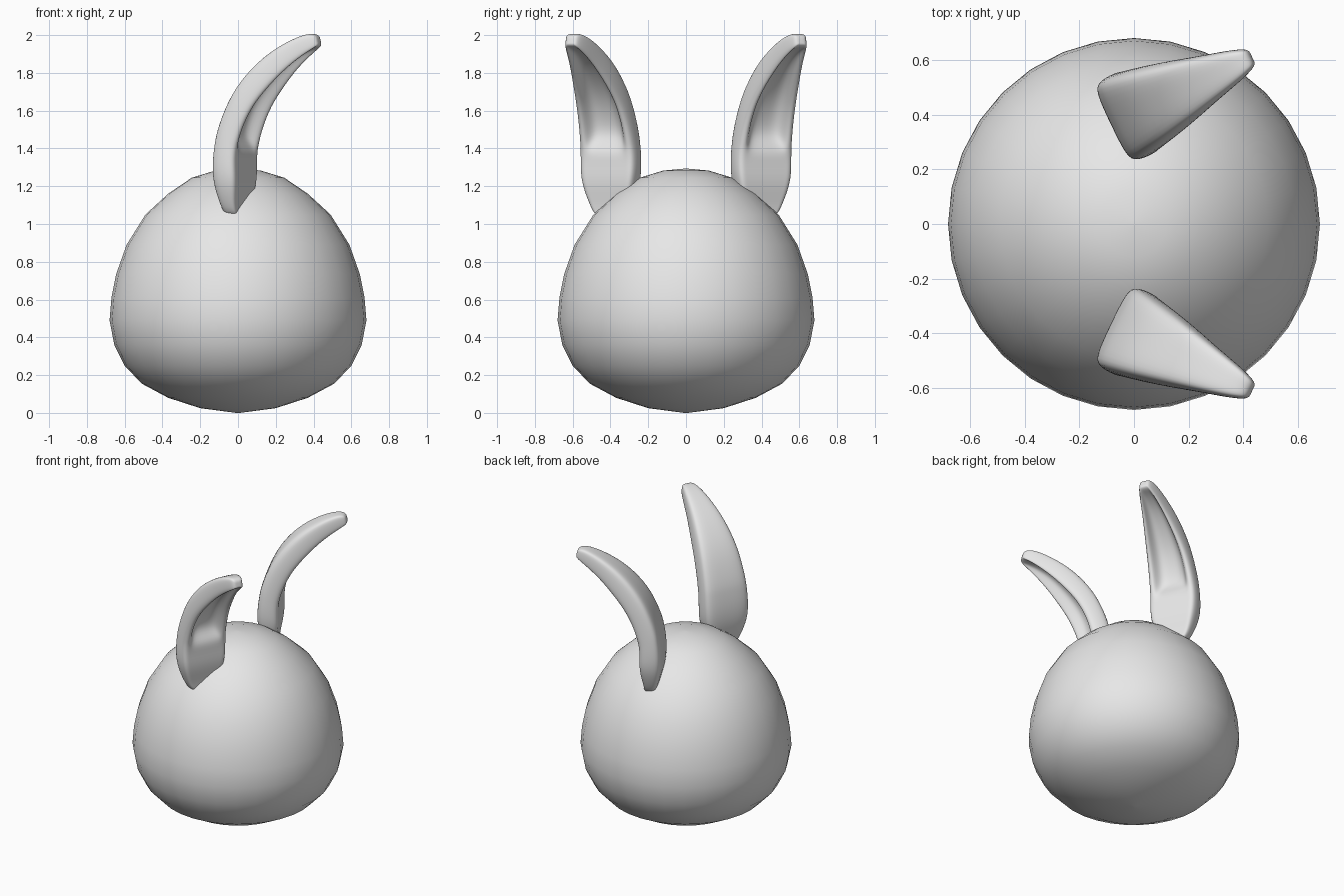
import bpy
import bmesh
from mathutils import Vector
from math import sin, cos, tau

cube = bpy.data.objects.get("Cube")
if cube:
    bpy.data.objects.remove(cube, do_unlink=True)

GREY = (0.8, 0.8, 0.8, 1.0)
grey = bpy.data.materials.new("light grey")
grey.use_nodes = True
grey.diffuse_color = GREY
grey.node_tree.nodes["Principled BSDF"].inputs["Base Color"].default_value = GREY


def loft(name, rings):
    """Skin a list of equal closed rings and cap both ends."""
    bm = bmesh.new()
    rows = [[bm.verts.new(p) for p in ring] for ring in rings]
    n = len(rows[0])
    for a, b in zip(rows, rows[1:]):
        for i in range(n):
            j = (i + 1) % n
            bm.faces.new((a[i], a[j], b[j], b[i]))
    for row in (rows[0], rows[-1]):
        centre = sum((v.co for v in row), Vector()) / n
        hub = bm.verts.new(centre)
        for i in range(n):
            bm.faces.new((row[i], row[(i + 1) % n], hub))
    bmesh.ops.recalc_face_normals(bm, faces=bm.faces)
    for f in bm.faces:
        f.smooth = True
    mesh = bpy.data.meshes.new(name)
    bm.to_mesh(mesh)
    bm.free()
    mesh.materials.append(grey)
    obj = bpy.data.objects.new(name, mesh)
    bpy.context.collection.objects.link(obj)
    return obj


# Body: round dome, widest below the middle
SEGMENTS = 32
profile = [(0.01, 0.0), (0.2, 0.025), (0.37, 0.08), (0.51, 0.155), (0.6, 0.25),
           (0.655, 0.36), (0.68, 0.49), (0.67, 0.61), (0.645, 0.735), (0.59, 0.89),
           (0.49, 1.05), (0.37, 1.16), (0.245, 1.245), (0.12, 1.283), (0.01, 1.293)]
loft("body", [[(r * cos(tau * i / SEGMENTS), r * sin(tau * i / SEGMENTS), z)
               for i in range(SEGMENTS)] for r, z in profile])

# Ear: boxy cross-section with a hollow front, bending forward to a narrow tip
FORWARD = Vector((0.902, -0.431, 0))
ACROSS = Vector((0.431, 0.902, 0))
EAR_CENTRE = -0.365

# back reach, back height, front reach, front height, half width, hollow depth
stations = [
    (0.13, 1.04, 0.20, 1.04, 0.08, 0),
    (0.11, 1.10, 0.20, 1.10, 0.115, 0),
    (0.08, 1.22, 0.225, 1.22, 0.16, 0),
    (0.08, 1.34, 0.22, 1.32, 0.165, 0),
    (0.095, 1.44, 0.225, 1.39, 0.162, 0),
    (0.105, 1.49, 0.235, 1.43, 0.16, 0.45),
    (0.135, 1.58, 0.255, 1.50, 0.155, 0.55),
    (0.20, 1.72, 0.31, 1.62, 0.143, 0.55),
    (0.32, 1.86, 0.40, 1.73, 0.118, 0.5),
    (0.45, 1.95, 0.49, 1.825, 0.088, 0.45),
    (0.56, 2.0, 0.585, 1.90, 0.062, 0.25),
    (0.62, 2.01, 0.64, 1.935, 0.042, 0),
    (0.645, 1.995, 0.655, 1.95, 0.028, 0),
]


def ear_ring(back_u, back_z, front_u, front_z, half, depth, side):
    floor = 1 - depth
    right = [(0, 0), (0.8, 0), (1, 0.18), (1, 0.82), (0.88, 1),
             (0.7, 1), (0.52, floor), (0, floor)]
    outline = right + [(-s, t) for s, t in reversed(right[1:-1])]
    ring = []
    for s, t in outline:
        p = FORWARD * (back_u + (front_u - back_u) * t)
        p += ACROSS * (EAR_CENTRE + s * half)
        ring.append((p.x, p.y * side, back_z + (front_z - back_z) * t))
    return ring


for name, side in (("front_ear", 1), ("back_ear", -1)):
    ear = loft(name, [ear_ring(*s, side) for s in stations])
    smooth = ear.modifiers.new("rounding", "SUBSURF")
    smooth.levels = smooth.render_levels = 2
